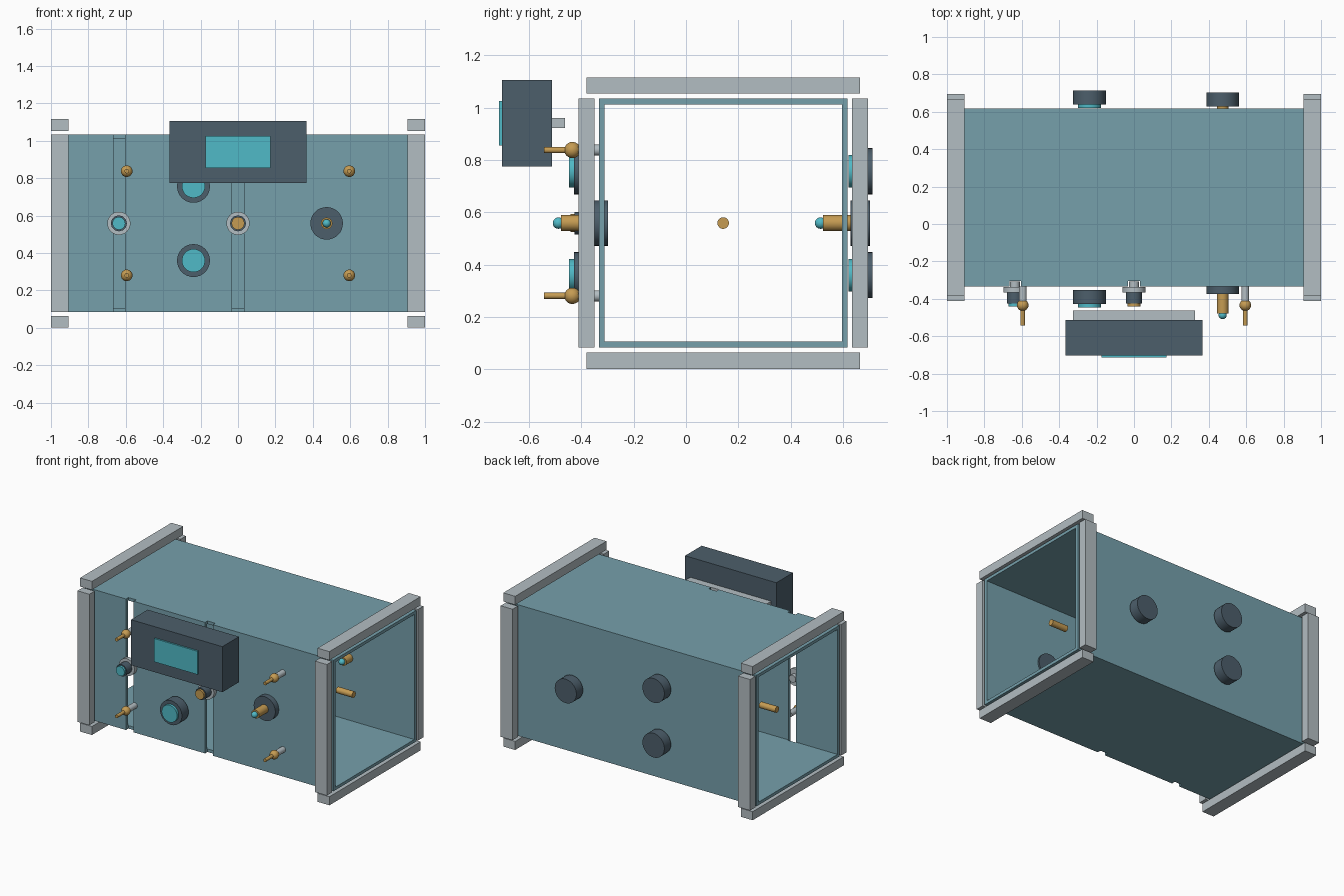
import bpy, math
from mathutils import Vector

if "Cube" in bpy.data.objects:
    bpy.data.objects.remove(bpy.data.objects["Cube"], do_unlink=True)


def material(name, rgb):
    m = bpy.data.materials.new(name)
    m.use_nodes = True
    m.diffuse_color = (*rgb, 1)
    m.node_tree.nodes["Principled BSDF"].inputs["Base Color"].default_value = (*rgb, 1)
    return m


TEAL = material("muted teal", (0.18, 0.35, 0.41))
GREY = material("light grey", (0.45, 0.51, 0.54))
DARK = material("dark slate", (0.073, 0.113, 0.147))
GOLD = material("brass", (0.56, 0.33, 0.085))
CYAN = material("bright cyan", (0.08, 0.49, 0.57))

CY, CZ = 0.142, 0.559  # axis of the housing
HALF = 0.475           # half of its square section
WALL = 0.022
FRONT = CY - HALF


def finish(name, mat, smooth=False):
    ob = bpy.context.object
    ob.name = name
    ob.data.materials.append(mat)
    if smooth:
        bpy.ops.object.shade_smooth_by_angle(angle=math.radians(35))
    return ob


def box(name, x, y, z, mat):
    """Box from (low, high) pairs."""
    pairs = (x, y, z)
    bpy.ops.mesh.primitive_cube_add(size=1, location=[sum(p) / 2 for p in pairs])
    ob = bpy.context.object
    ob.scale = [p[1] - p[0] for p in pairs]
    bpy.ops.object.transform_apply(location=False, rotation=False, scale=True)
    return finish(name, mat)


def rod(name, start, end, radius, mat, sides=32):
    a, b = Vector(start), Vector(end)
    bpy.ops.mesh.primitive_cylinder_add(
        vertices=sides, radius=radius, depth=(b - a).length, location=(a + b) / 2,
        rotation=(b - a).to_track_quat('Z', 'Y').to_euler())
    return finish(name, mat, True)


def rod_y(name, x, y0, y1, z, radius, mat, sides=32):
    return rod(name, (x, y0, z), (x, y1, z), radius, mat, sides)


def ball(name, loc, radius, mat):
    bpy.ops.mesh.primitive_uv_sphere_add(segments=24, ring_count=12, radius=radius, location=loc)
    return finish(name, mat, True)


def cut(ob, cutter):
    mod = ob.modifiers.new("cut", 'BOOLEAN')
    mod.operation, mod.solver, mod.object = 'DIFFERENCE', 'EXACT', cutter
    bpy.context.view_layer.objects.active = ob
    bpy.ops.object.modifier_apply(modifier=mod.name)
    bpy.data.objects.remove(cutter, do_unlink=True)


# Open-ended square housing with two full-height slots in the front wall
inner = HALF - WALL
housing = box("housing", (-0.998, 0.998), (CY - HALF, CY + HALF), (CZ - HALF, CZ + HALF), TEAL)
cut(housing, box("bore", (-1.2, 1.2), (CY - inner, CY + inner), (CZ - inner, CZ + inner), TEAL))
for sx in (-0.635, 0):
    cut(housing, box("slot", (sx - 0.031, sx + 0.031), (FRONT - 0.1, FRONT + 0.028), (-0.1, 1.3), TEAL))

# End frames: two posts and two rails at each end
for side, s in (("right", -1), ("left", 1)):
    xs = sorted((s * 0.905, s))
    for place, t in (("front", -1), ("back", 1)):
        box(f"{side}_{place}_post", xs, sorted((CY + t * 0.492, CY + t * 0.553)),
            (CZ - HALF, CZ + HALF), GREY)
    for place, t in (("bottom", -1), ("top", 1)):
        box(f"{side}_{place}_rail", xs, (CY - 0.523, CY + 0.523),
            sorted((CZ + t * 0.495, CZ + t * 0.557)), GREY)
    rod(f"{side}_axis_pin", (s * 0.70, CY, CZ), (s * 0.83, CY, CZ), 0.022, GOLD)

# Display unit
box("display_case", (-0.366, 0.366), (-0.702, -0.512), (0.775, 1.105), DARK)
box("display_screen", (-0.174, 0.174), (-0.714, -0.702), (0.856, 1.025), CYAN)
box("display_bracket", (-0.325, 0.325), (-0.512, -0.463), (0.922, 0.96), GREY)

# Matching knobs on the front and back walls
for place, dy in (("front", 0), ("back", 1.066)):
    for z in (0.757, 0.36):
        rod_y("%s_knob" % place, -0.238, dy - 0.428, dy - 0.353, z, 0.088, DARK)
        rod_y("%s_knob_cap" % place, -0.238, dy - 0.446, dy - 0.428, z, 0.062, CYAN)
for place, dy in (("front", 0), ("back", 1.001)):
    rod_y("%s_dial" % place, 0.474, dy - 0.373, dy - 0.298, CZ, 0.087, DARK)
    rod_y("%s_dial_shaft" % place, 0.474, dy - 0.478, dy - 0.373, CZ, 0.031, GOLD, 16)
    ball("%s_dial_tip" % place, (0.474, dy - 0.487, CZ), 0.022, CYAN)

# Connectors seated in the slots
for x, mat in ((-0.637, CYAN), (0, GOLD)):
    rod_y("connector_stem", x, -0.365, -0.307, CZ, 0.027, GREY, 16)
    rod_y("connector_flange", x, -0.365, -0.336, CZ, 0.062, GREY)
    rod_y("connector_body", x, -0.425, -0.365, CZ, 0.043, DARK, 12)
    rod_y("connector_core", x, -0.441, -0.425, CZ, 0.035, mat, 12)

# Toggle switches near the four corners of the front wall
for x in (-0.595, 0.595):
    for z in (0.838, 0.281):
        rod_y("switch_stem", x, -0.42, FRONT, z, 0.021, GREY, 20)
        ball("switch_ball", (x, -0.434, z), 0.031, GOLD)
        rod_y("switch_lever", x, -0.543, -0.434, z, 0.012, GOLD, 16)
